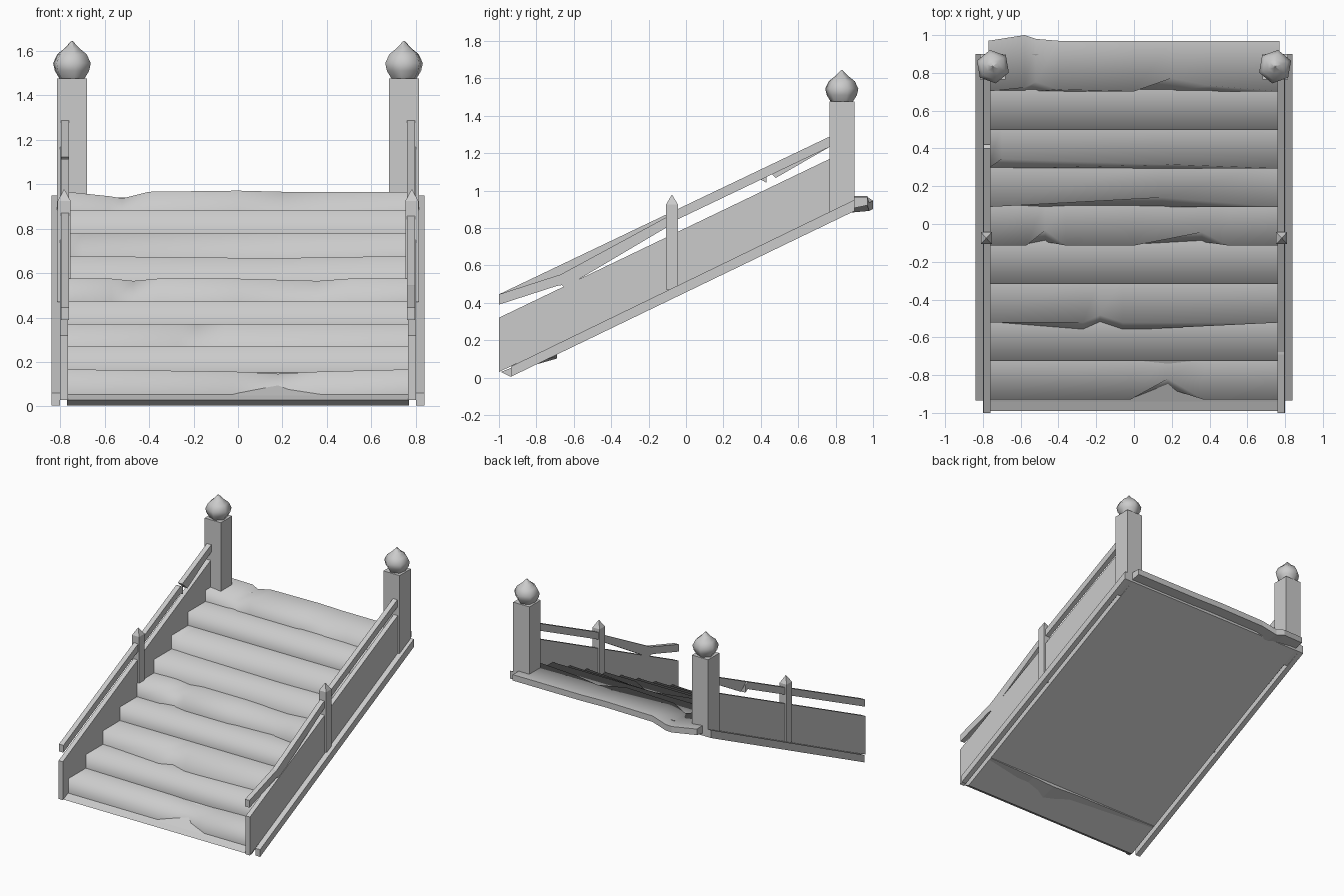
import bpy, bmesh, math

cube = bpy.data.objects.get("Cube")
if cube:
    bpy.data.objects.remove(cube)

wood = bpy.data.materials.new("grey_wood")
wood.use_nodes = True
GREY = (0.6, 0.6, 0.6, 1)
wood.diffuse_color = GREY
wood.node_tree.nodes["Principled BSDF"].inputs["Base Color"].default_value = GREY


def finish(name, bm):
    bmesh.ops.recalc_face_normals(bm, faces=bm.faces)
    mesh = bpy.data.meshes.new(name)
    bm.to_mesh(mesh)
    bm.free()
    mesh.materials.append(wood)
    obj = bpy.data.objects.new(name, mesh)
    bpy.context.collection.objects.link(obj)
    return obj


def loft(name, rings, smooth_bands=()):
    """Skin equal-sized rings and cap both ends; chosen bands are smooth."""
    bm = bmesh.new()
    rows = [[bm.verts.new(p) for p in ring] for ring in rings]
    n = len(rows[0])
    for a, b in zip(rows, rows[1:]):
        for k in range(n):
            j = (k + 1) % n
            face = bm.faces.new((a[k], a[j], b[j], b[k]))
            face.smooth = k in smooth_bands
    bm.faces.new(rows[0])
    bm.faces.new(rows[-1])
    return finish(name, bm)


def prism(name, outline, x0, x1):
    """Side outline in (y, z) extruded across x."""
    return loft(name, [[(x, y, z) for y, z in outline] for x in (x0, x1)])


def square(x, y, z, rx, ry):
    return [(x + sx * rx, y + sy * ry, z)
            for sx, sy in ((-1, -1), (1, -1), (1, 1), (-1, 1))]


# Sloping base under the steps
prism("base_slab", [(-0.99, 0.03), (-0.94, 0.005), (0.9, 0.89), (0.9, 0.94), (-0.94, 0.05)],
      -0.77, 0.77)

# Worn edges per step: x, top edge shift, bottom edge shift, height shift, back shift
WEAR = {
    0: [(-0.02, 0, 0, -0.01, 0), (0.18, 0.11, 0.06, -0.02, 0), (0.37, 0, 0, -0.01, 0)],
    2: [(-0.27, 0, -0.04, 0, 0), (-0.18, 0.04, 0, 0, 0), (-0.06, 0, -0.04, 0, 0)],
    4: [(-0.57, 0, 0, 0, 0), (-0.47, 0.08, 0.02, -0.01, 0), (-0.36, 0, 0, 0, 0),
        (0, 0, 0, 0, 0), (0.36, 0.07, 0.02, -0.01, 0), (0.5, 0, 0, 0, 0)],
    5: [(0.15, 0.05, 0, -0.01, 0)],
    6: [(-0.7, 0.05, 0, 0, 0), (0.2, 0.02, 0, 0, 0)],
    8: [(-0.58, 0.02, 0, -0.02, 0.03), (-0.52, 0.05, 0, -0.03, 0.01),
        (-0.4, 0.01, 0, 0, 0), (0, 0, 0, 0.005, 0), (0.2, 0.07, 0, 0, 0),
        (0.4, 0.03, 0, 0, 0)],
}

# Nine planks, the last one reaching out as the landing
for i in range(9):
    y, z = -0.93 + 0.204 * i, 0.05 + 0.102 * i
    landing = i == 8
    top = z + (0.1 if landing else 0.117)
    back = 0.97 if landing else y + 0.24
    end = 0.77
    columns = [(-end, 0, 0, 0, 0)] + WEAR.get(i, []) + [(end, 0, 0, 0, 0)]
    rings = []
    for x, dt, db, dz, dback in columns:
        rings.append([(x, y + db, z), (x, y + dt, top + dz), (x, back + dback, top + dz),
                      (x, back + dback, top + dz - 0.045)])
    loft("landing_plank" if landing else f"step_plank_{i + 1}", rings, (0, 1))


def rail_top(y):
    return 0.445 + 0.477 * (y + 1)


def rail(name, side, tops, slant=0.0):
    """Hand rail following (y, z) points along its upper edge."""
    lower = [(y + slant * (k == 0), z - 0.055) for k, (y, z) in enumerate(tops)]
    prism(name, tops + lower[::-1], side * 0.76, side * 0.797)


# Parts on both sides
for side, label in ((1, "left"), (-1, "right")):
    prism(label + "_side_panel", [(-1, 0.03), (-1, 0.32), (0.77, 1.17), (0.77, 0.87)],
          side * 0.765, side * 0.8)
    prism(label + "_stringer", [(-0.935, 0.005), (-0.935, 0.06), (0.9, 0.95), (0.9, 0.89)],
          side * 0.8, side * 0.84)

    # Tall post with a bulb finial
    px, py = side * 0.747, 0.833
    prism(label + "_tall_post", [(0.766, 0.83), (0.9, 0.89), (0.9, 1.475), (0.766, 1.475)],
          side * 0.68, side * 0.815)
    profile = [(0.06, 1.475), (0.082, 1.51), (0.09, 1.545), (0.07, 1.585),
               (0.035, 1.612), (0.003, 1.645)]
    rings = [[(px + r * math.cos(a), py + r * math.sin(a), z)
              for a in (math.radians(60 * k + 20 * side) for k in range(6))]
             for r, z in profile]
    loft(label + "_finial", rings, range(6))

    # Short post with a pointed cap
    mx, my = side * 0.782, -0.075
    loft(label + "_short_post", [square(mx, my, 0.47, 0.029, 0.032),
                                 square(mx, my, 0.925, 0.029, 0.032),
                                 square(mx, my, 0.977, 0.001, 0.001)])

# Snapped rail sagging at the front on one side
rail("left_rail_upper", 1, [(-0.1, rail_top(-0.1)), (0.77, rail_top(0.77))])
rail("left_rail_sagging", 1, [(-0.7, 0.535), (-0.1, 0.86)], 0.05)
rail("left_rail_broken_tip", 1, [(-1, 0.445), (-0.69, 0.545), (-0.66, 0.55)])

# Rail with a split near the top on the other side
rail("right_rail_lower", -1, [(-1, rail_top(-1)), (0.4, rail_top(0.4)), (0.43, rail_top(0.43) - 0.03)])
rail("right_rail_upper", -1, [(0.42, rail_top(0.42)), (0.77, rail_top(0.77))], 0.06)
